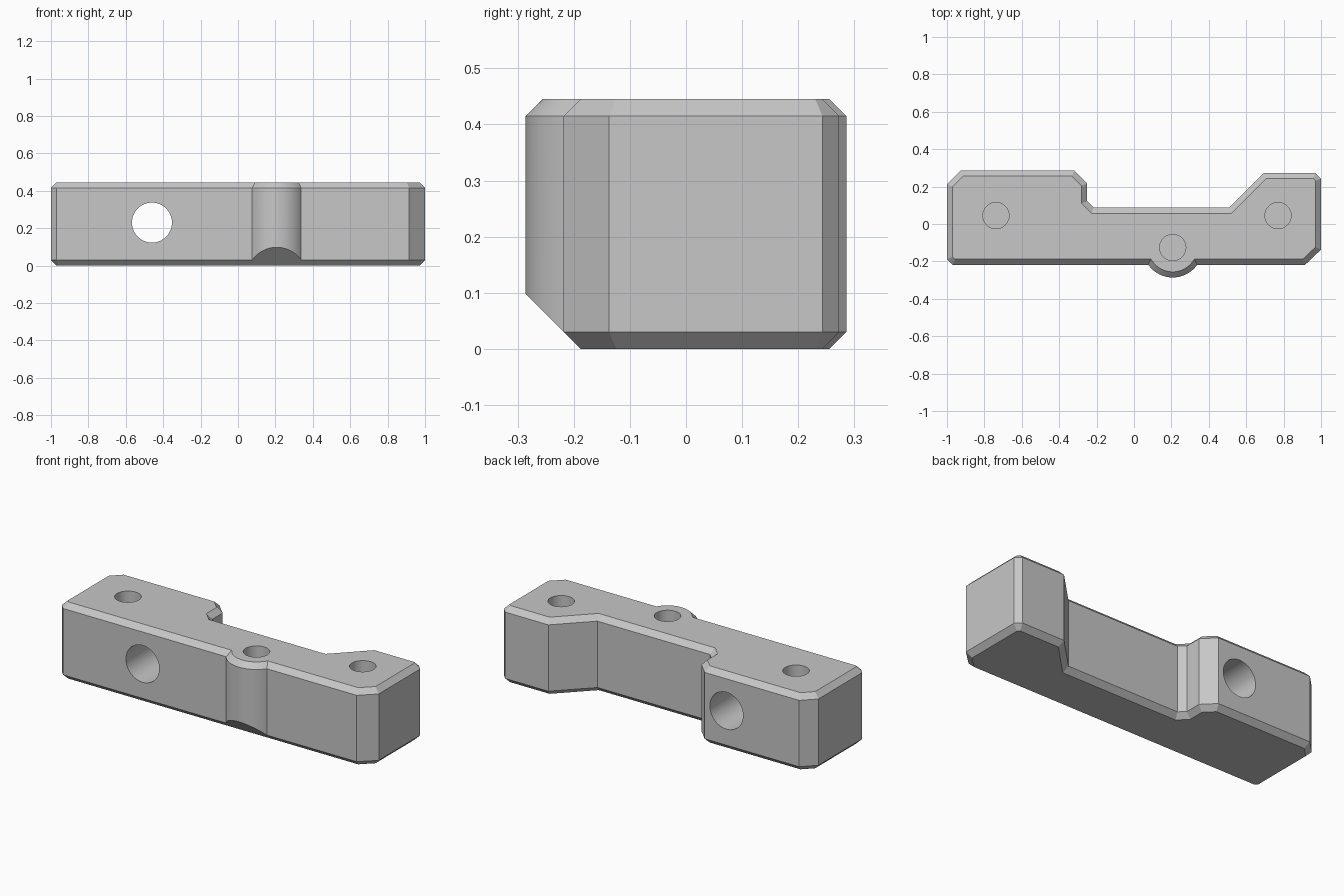
import bpy
import bmesh
import math
from mathutils import Vector, Matrix

cube = bpy.data.objects.get("Cube")
if cube:
    bpy.data.objects.remove(cube, do_unlink=True)

HEIGHT, CHAMFER, FRONT = 0.445, 0.03, -0.218
BOSS = Vector((0.207, -0.126))
BOSS_R, HALF_ANGLE, STEPS = 0.16, math.radians(54.9), 24

grey = bpy.data.materials.new("plain grey")
grey.use_nodes = True
colour = (0.57, 0.57, 0.57, 1)
grey.diffuse_color = colour
grey.node_tree.nodes["Principled BSDF"].inputs["Base Color"].default_value = colour


def inset(points, d):
    """Mitred inward offset of a counter-clockwise outline."""
    result = []
    for i, p in enumerate(points):
        a = (p - points[i - 1]).normalized()
        b = (points[(i + 1) % len(points)] - p).normalized()
        na, nb = Vector((-a.y, a.x)), Vector((-b.y, b.x))
        result.append(p + (na + nb) * d / (1 + na.dot(nb)))
    return result


def make_object(name, bm):
    bmesh.ops.recalc_face_normals(bm, faces=bm.faces)
    mesh = bpy.data.meshes.new(name)
    bm.to_mesh(mesh)
    bm.free()
    mesh.materials.append(grey)
    obj = bpy.data.objects.new(name, mesh)
    bpy.context.collection.objects.link(obj)
    return obj


# Plan outline, counter-clockwise: front edge with round boss, then the back
boss = []
for i in range(STEPS + 1):
    t = HALF_ANGLE * (2 * i / STEPS - 1)
    boss.append(BOSS + BOSS_R * Vector((math.sin(t), -math.cos(t))))
boss[0].y = boss[-1].y = FRONT
start = [Vector((-1, FRONT + CHAMFER)), Vector((-0.97, FRONT))]
rest = [Vector(p) for p in (
    (0.915, FRONT), (1, -0.137), (1, 0.243), (0.97, 0.273), (0.693, 0.273),
    (0.508, 0.087), (-0.215, 0.087), (-0.25, 0.122), (-0.25, 0.216),
    (-0.32, 0.286), (-0.927, 0.286), (-1, 0.213))]
outline = start + boss + rest

# Body rings: the sloped front underside runs on to trim the boss
inner = inset(outline, CHAMFER)
plain = inset(start + rest, CHAMFER)
slope_y = FRONT + CHAMFER
foot = plain[:2] + [Vector((p.x, slope_y)) for p in boss] + plain[2:]
rings = [
    [(p.x, p.y, 0) for p in foot],
    [(p.x, p.y, max(CHAMFER, slope_y - p.y) if p in boss else CHAMFER) for p in outline],
    [(p.x, p.y, HEIGHT - CHAMFER) for p in outline],
    [(p.x, p.y, HEIGHT) for p in inner],
]
bm = bmesh.new()
verts = [[bm.verts.new(co) for co in ring] for ring in rings]
n = len(outline)
for low, high in zip(verts, verts[1:]):
    for i in range(n):
        j = (i + 1) % n
        bm.faces.new((low[i], low[j], high[j], high[i]))
bm.faces.new(verts[0][::-1])
bm.faces.new(verts[-1])
body = make_object("mounting_block", bm)


def drill(name, centre, radius, depth, turn=0):
    """Cut a round hole along z, or along y when turned."""
    cut = bmesh.new()
    bmesh.ops.create_cone(
        cut, cap_ends=True, segments=48, radius1=radius, radius2=radius, depth=depth,
        matrix=Matrix.Translation(centre) @ Matrix.Rotation(turn, 4, "X"))
    cutter = make_object(name, cut)
    cutter.hide_render = True
    mod = body.modifiers.new(name, "BOOLEAN")
    mod.operation, mod.solver, mod.object = "DIFFERENCE", "EXACT", cutter
    bpy.context.view_layer.objects.active = body
    bpy.ops.object.modifier_apply(modifier=name)
    bpy.data.objects.remove(cutter, do_unlink=True)


# Cross hole front to back, and three blind holes in the top
drill("cross_hole", (-0.46, 0, 0.23), 0.107, 1, math.pi / 2)
for name, x, y in (("right_hole", -0.738, 0.045), ("boss_hole", BOSS.x, BOSS.y),
                   ("left_hole", 0.77, 0.045)):
    drill(name, (x, y, HEIGHT), 0.07, 0.6)

# Smooth round walls, crisp chamfers
bpy.ops.object.select_all(action="DESELECT")
body.select_set(True)
bpy.context.view_layer.objects.active = body
bpy.ops.object.shade_smooth_by_angle(angle=math.radians(25))
